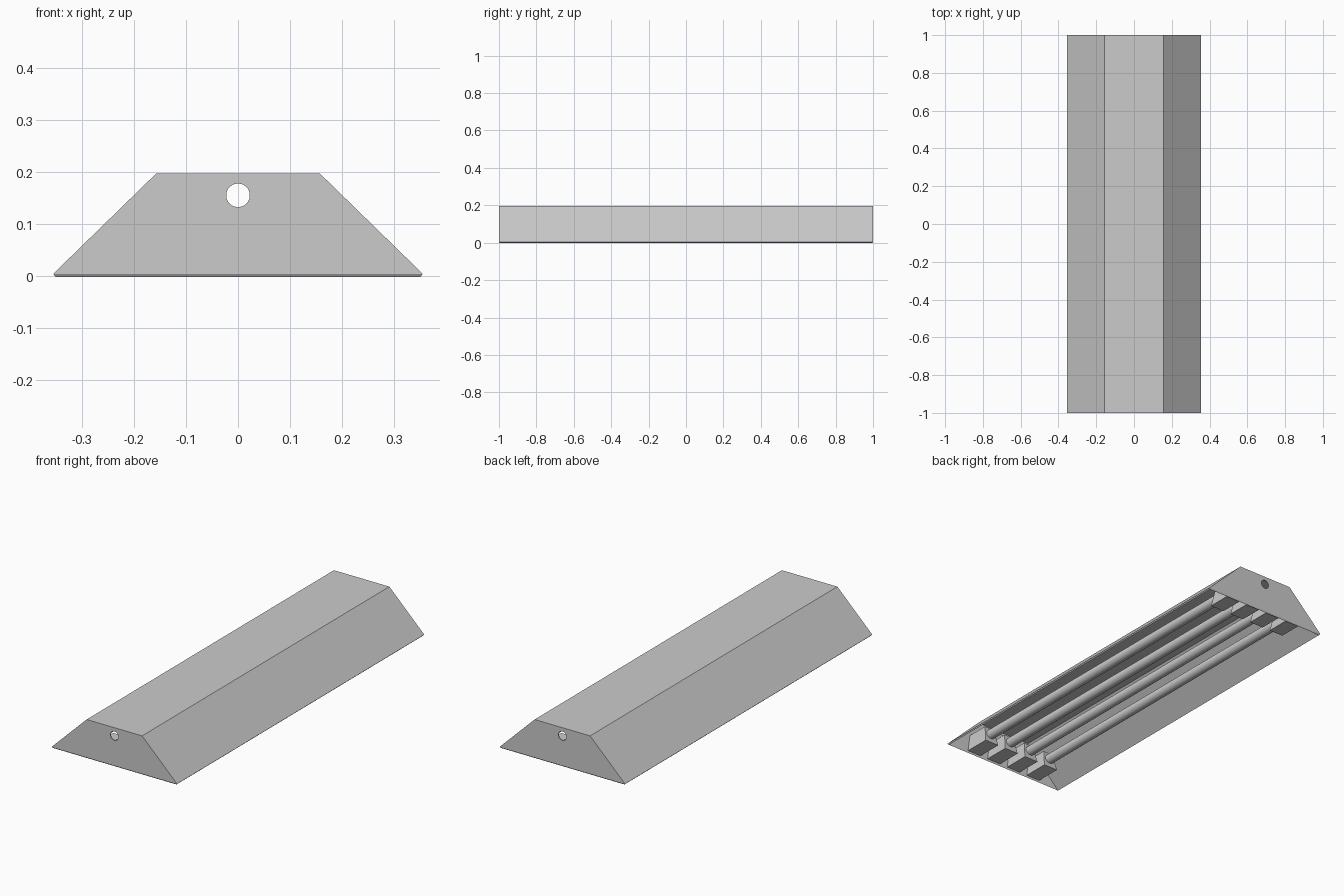
import bpy, bmesh, math

if "Cube" in bpy.data.objects:
    bpy.data.objects.remove(bpy.data.objects["Cube"])

TUBE_X = (-0.188, -0.063, 0.063, 0.188)
TUBE_Z = 0.06


def prism(name, bottom, top, cap_bottom=True):
    """Solid between two rectangles given as (x0, x1, y0, y1, z)."""
    bm = bmesh.new()
    rings = []
    for x0, x1, y0, y1, z in (bottom, top):
        rings.append([bm.verts.new((x, y, z)) for x, y in
                      ((x0, y0), (x1, y0), (x1, y1), (x0, y1))])
    lo, hi = rings
    for i in range(4):
        j = (i + 1) % 4
        bm.faces.new((lo[i], lo[j], hi[j], hi[i]))
    bm.faces.new(hi)
    if cap_bottom:
        bm.faces.new(lo[::-1])
    mesh = bpy.data.meshes.new(name)
    bm.to_mesh(mesh)
    bm.free()
    obj = bpy.data.objects.new(name, mesh)
    bpy.context.collection.objects.link(obj)
    return obj


def rod(name, x, z, radius, length, sides):
    bpy.ops.mesh.primitive_cylinder_add(vertices=sides, radius=radius, depth=length,
                                        location=(x, 0, z), rotation=(math.pi / 2, 0, 0))
    obj = bpy.context.object
    obj.name = name
    return obj


# Sheet-metal housing, open underneath
housing = prism("housing", (-0.355, 0.355, -1, 1, 0.004),
                (-0.157, 0.157, -1, 1, 0.197), cap_bottom=False)
shell = housing.modifiers.new("thickness", 'SOLIDIFY')
shell.thickness = 0.005
shell.offset = -1
shell.use_even_offset = True

# Cable hole through both end plates
cutter = rod("cable_hole_cutter", 0, 0.155, 0.023, 2.2, 14)
cutter.hide_render = True
cutter.hide_viewport = True
cut = housing.modifiers.new("cable_hole", 'BOOLEAN')
cut.operation = 'DIFFERENCE'
cut.solver = 'EXACT'
cut.object = cutter

# Lamps with a tapered holder at each end
for i, x in enumerate(TUBE_X):
    tube = rod(f"lamp_tube_{i}", x, TUBE_Z, 0.025, 1.74, 16)
    bpy.ops.object.shade_smooth_by_angle()
    for end, s in (("front", -1), ("back", 1)):
        ya, yb = sorted((s * 0.86, s * 0.995))
        ta, tb = sorted((s * 0.88, s * 0.995))
        prism(f"lamp_holder_{end}_{i}", (x - 0.04, x + 0.04, ya, yb, 0.01),
              (x - 0.028, x + 0.028, ta, tb, 0.1))
